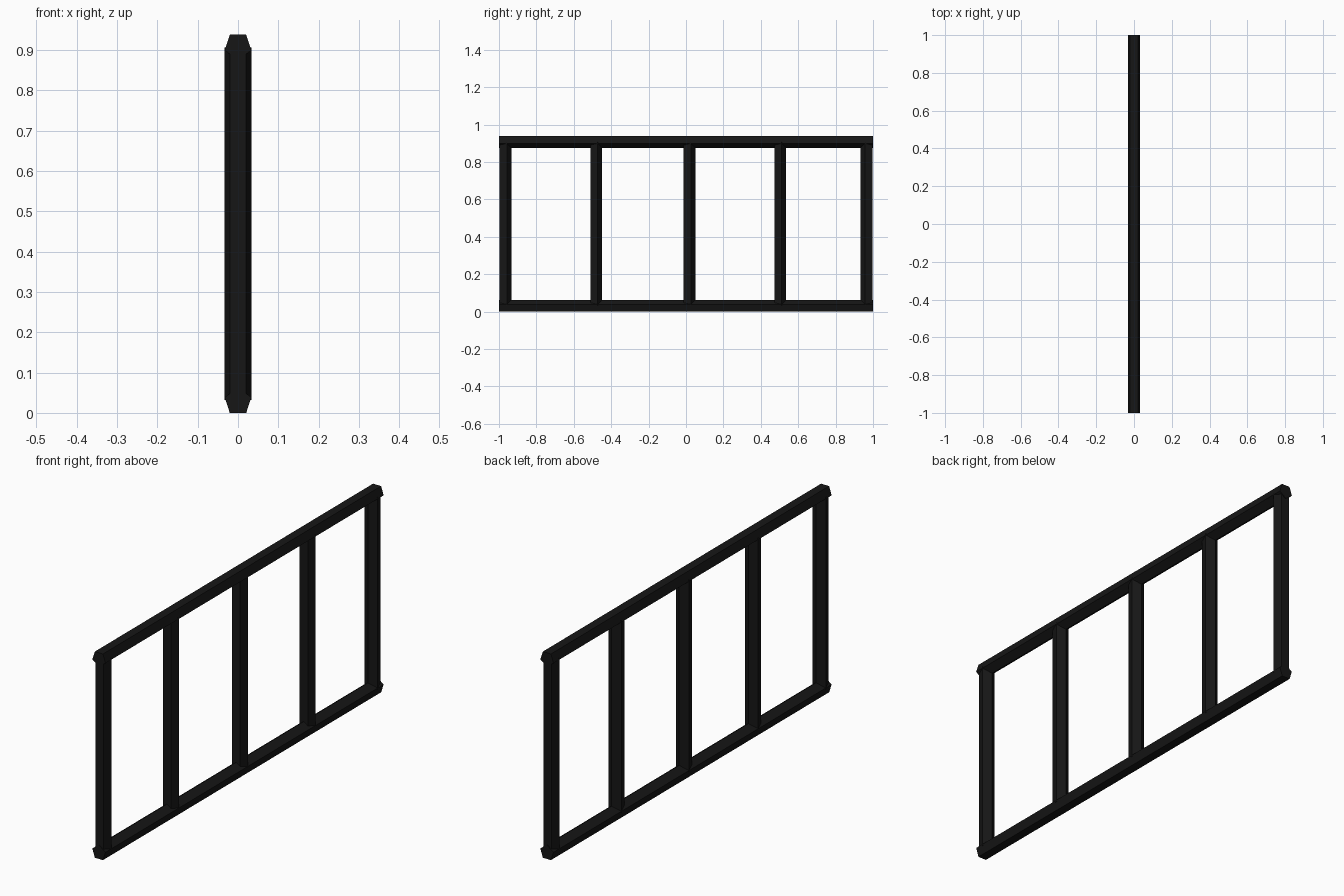
import bpy
from math import pi
from mathutils import Matrix

if "Cube" in bpy.data.objects:
    bpy.data.objects.remove(bpy.data.objects["Cube"])

R = 0.0347  # circumradius of the five-sided bar section

black = bpy.data.materials.new("black_metal")
black.diffuse_color = (0.008, 0.008, 0.008, 1)
black.use_nodes = True
black.node_tree.nodes["Principled BSDF"].inputs["Base Color"].default_value = black.diffuse_color


def bar(name, length, matrix):
    """Five-sided bar along local Z, one corner pointing to local +Y."""
    bpy.ops.mesh.primitive_cylinder_add(vertices=5, radius=R, depth=length)
    ob = bpy.context.object
    ob.name = name
    ob.data.materials.append(black)
    ob.data.transform(matrix)
    return ob


# Rails: flat faces outward, corner pointing into the frame
lay = Matrix.Rotation(pi / 2, 4, 'X')  # local Z -> -Y, local Y -> +Z
bar("bottom_rail", 2.0, Matrix.Translation((0, 0, 0.809 * R)) @ lay)
bar("top_rail", 2.0,
    Matrix.Translation((0, 0, 0.938 - 0.809 * R)) @ Matrix.Rotation(pi, 4, 'Y') @ lay)

# Posts: flat side forward, last one turned to face the back
for i, (y, turn) in enumerate([(-0.969, 0), (-0.483, 0), (0.015, 0),
                               (0.501, 0), (0.968, pi)]):
    bar(f"post_{i + 1}", 0.874,
        Matrix.Translation((0, y, 0.469)) @ Matrix.Rotation(turn, 4, 'Z'))
